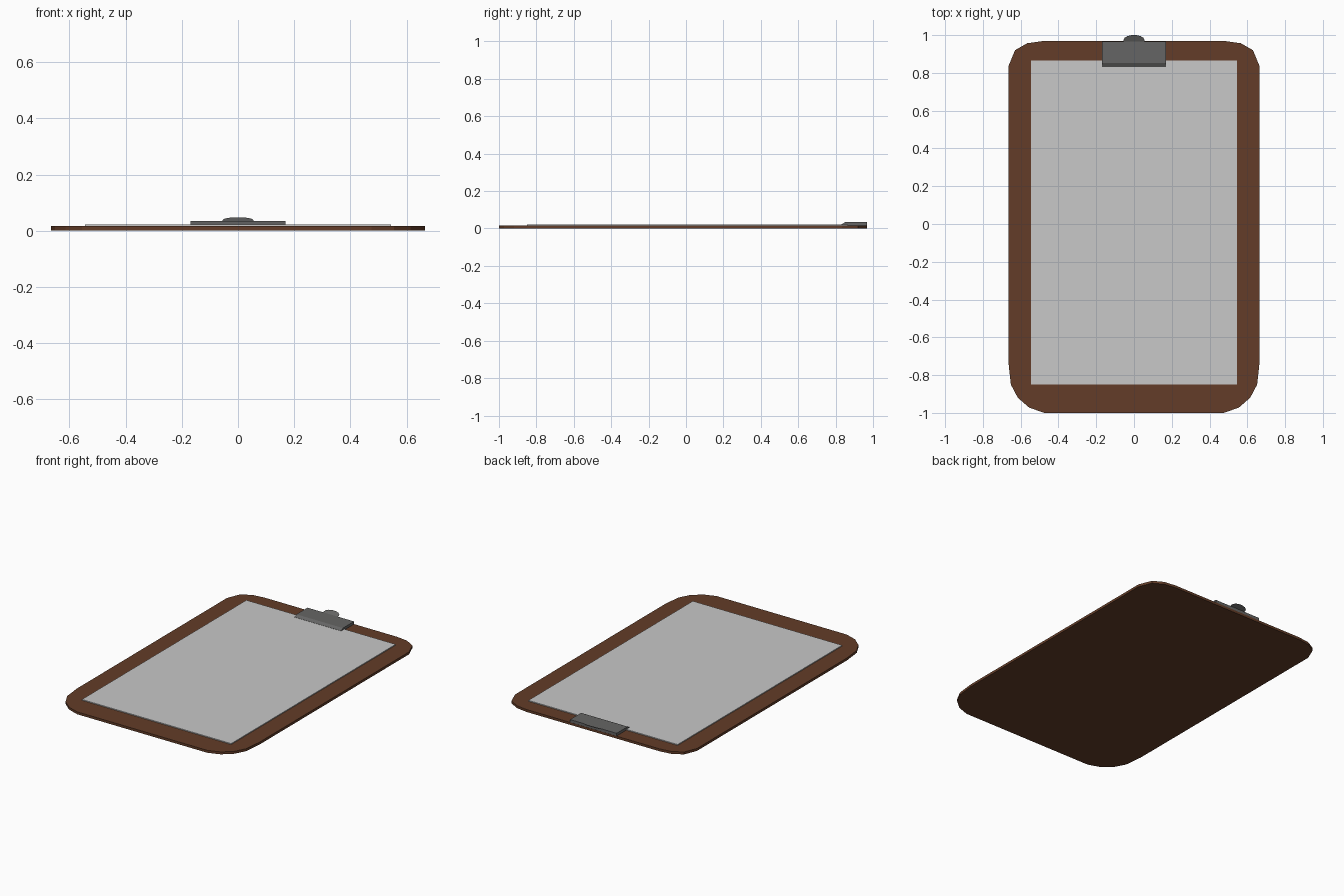
import bpy, bmesh, math

if "Cube" in bpy.data.objects:
    bpy.data.objects.remove(bpy.data.objects["Cube"])


def material(name, rgb):
    m = bpy.data.materials.new(name)
    m.diffuse_color = (*rgb, 1)
    m.use_nodes = True
    m.node_tree.nodes["Principled BSDF"].inputs["Base Color"].default_value = m.diffuse_color
    return m


brown = material("brown_wood", (0.125, 0.046, 0.021))
white = material("paper_grey", (0.58, 0.58, 0.58))
steel = material("dark_steel", (0.13, 0.13, 0.128))


def build(name, points, mat, offset=None):
    """Flat polygon, optionally extruded along offset."""
    bm = bmesh.new()
    face = bm.faces.new([bm.verts.new(p) for p in points])
    if offset:
        ext = bmesh.ops.extrude_face_region(bm, geom=[face], use_keep_orig=True)
        verts = [g for g in ext["geom"] if isinstance(g, bmesh.types.BMVert)]
        bmesh.ops.translate(bm, verts=verts, vec=offset)
        bmesh.ops.recalc_face_normals(bm, faces=bm.faces)
    me = bpy.data.meshes.new(name)
    bm.to_mesh(me)
    bm.free()
    me.materials.append(mat)
    ob = bpy.data.objects.new(name, me)
    bpy.context.collection.objects.link(ob)
    return ob


# Board: right half of the outline, mirrored to the left
half = [(0.475, -1.0), (0.555, -0.972), (0.615, -0.92), (0.652, -0.85), (0.665, -0.73),
        (0.665, 0.835), (0.63, 0.92), (0.565, 0.957), (0.485, 0.968)]
outline = half + [(-x, y) for x, y in reversed(half)]
build("board", [(x, y, 0) for x, y in outline], brown, (0, 0, 0.016))

# Paper stack
build("paper", [(-0.545, -0.85, 0.015), (0.545, -0.85, 0.015),
                (0.545, 0.866, 0.015), (-0.545, 0.866, 0.015)], white, (0, 0, 0.007))

# Clip body: side profile extruded across the width
profile = [(0.832, 0.018), (0.832, 0.023), (0.852, 0.034), (0.967, 0.034), (0.967, 0.014)]
build("clip_body", [(-0.17, y, z) for y, z in profile], steel, (0.34, 0, 0))

# Clip tab: thin half-round sheet sloping up and back
tab = [(0.055, 0.967, 0.034)]
for i in range(8):
    a = math.pi * i / 7
    t = 0.25 + 0.75 * math.sin(a) / math.sin(math.pi * 3 / 7)
    tab.append((0.055 * math.cos(a), 0.967 + 0.033 * t, 0.034 + 0.014 * t))
tab.append((-0.055, 0.967, 0.034))
build("clip_tab", tab, steel)
